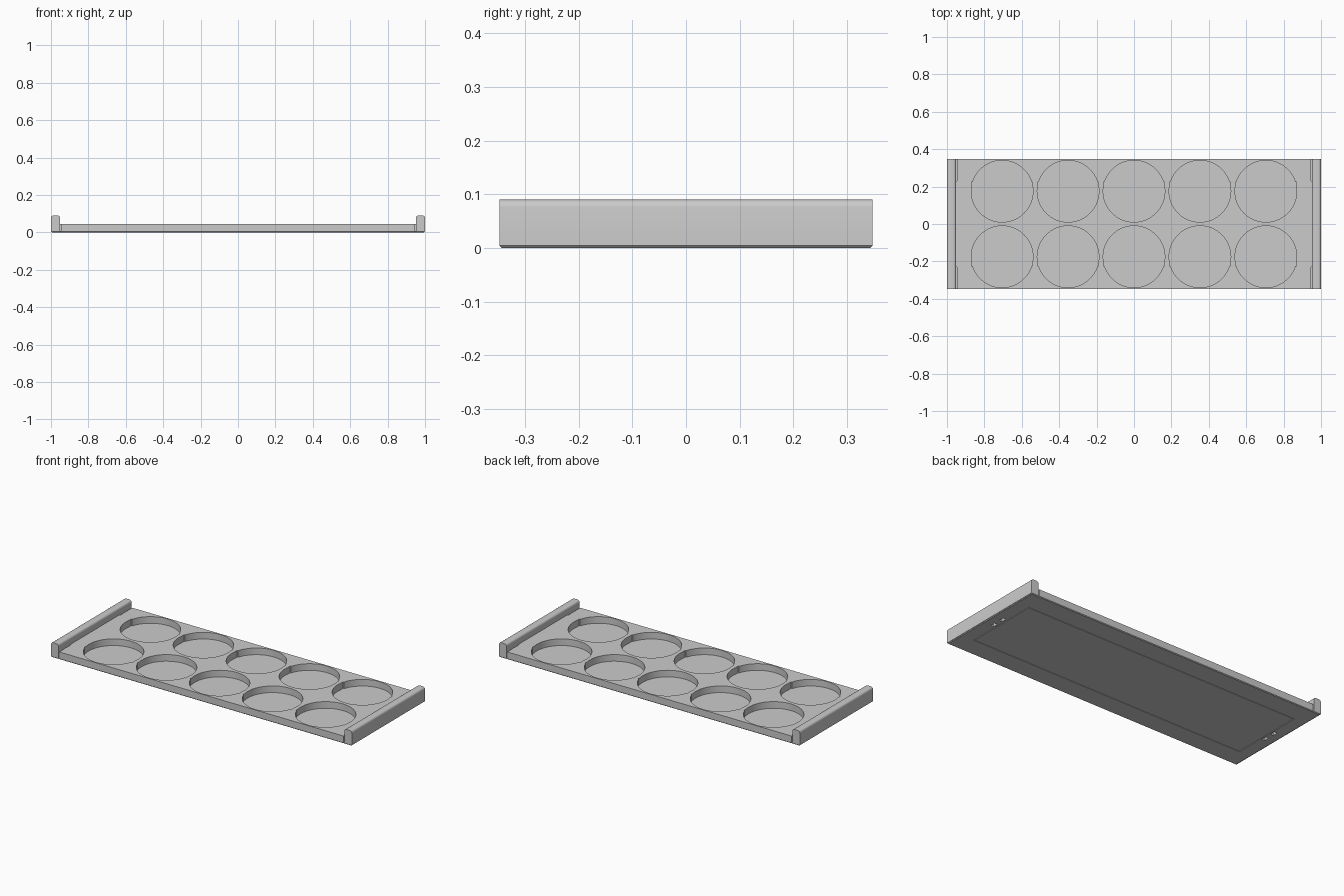
import bpy, bmesh
from mathutils import Matrix, Vector

old = bpy.data.objects.get("Cube")
if old:
    bpy.data.objects.remove(old, do_unlink=True)

grey = bpy.data.materials.new("light grey")
grey.use_nodes = True
colour = (0.6, 0.6, 0.6, 1)
grey.diffuse_color = colour
grey.node_tree.nodes["Principled BSDF"].inputs["Base Color"].default_value = colour

HALF_Y = 0.3475
TOP = 0.045
SLIT_Y = 0.225
SIGNS = (-1, 1)


def add_box(bm, low, high):
    low, high = Vector(low), Vector(high)
    size = high - low
    place = Matrix.Translation((low + high) / 2) @ Matrix.Diagonal((*size, 1))
    return bmesh.ops.create_cube(bm, size=1, matrix=place)["verts"]


def finish(bm, name):
    mesh = bpy.data.meshes.new(name)
    bm.to_mesh(mesh)
    bm.free()
    obj = bpy.data.objects.new(name, mesh)
    mesh.materials.append(grey)
    bpy.context.collection.objects.link(obj)
    return obj


def smooth(obj):
    bpy.ops.object.select_all(action="DESELECT")
    obj.select_set(True)
    bpy.context.view_layer.objects.active = obj
    bpy.ops.object.shade_smooth_by_angle()


def cut(target, bm, name):
    cutter = finish(bm, name)
    cutter.hide_render = True
    mod = target.modifiers.new(name, "BOOLEAN")
    mod.operation = "DIFFERENCE"
    mod.solver = "EXACT"
    mod.object = cutter
    bpy.context.view_layer.objects.active = target
    bpy.ops.object.modifier_apply(modifier=name)
    bpy.data.objects.remove(cutter, do_unlink=True)


# Tray slab with a fine chamfer round the underside
bm = bmesh.new()
add_box(bm, (-0.998, -HALF_Y, 0), (0.998, HALF_Y, TOP))
under = [e for e in bm.edges if all(v.co.z < 0.001 for v in e.verts)]
bmesh.ops.bevel(bm, geom=under, offset=0.004, segments=1, affect="EDGES")
tray = finish(bm, "tray")

# Ten round pockets
pockets = [(i * 0.3525, s * 0.175, s) for i in range(-2, 3) for s in SIGNS]
bm = bmesh.new()
for x, y, s in pockets:
    bmesh.ops.create_cone(bm, cap_ends=True, segments=64, radius1=0.165,
                          radius2=0.165, depth=0.1,
                          matrix=Matrix.Translation((x, y, 0.055)))
cut(tray, bm, "pocket_cutter")

# Straight relief on the sides of each pocket
bm = bmesh.new()
for x, y, s in pockets:
    ends = sorted((y, s * SLIT_Y))
    add_box(bm, (x - 0.163, ends[0], 0.005), (x + 0.163, ends[1], 0.1))
cut(tray, bm, "relief_cutter")

# Narrow slots between the slab and the outer parts of the rails
bm = bmesh.new()
for sx in SIGNS:
    for sy in SIGNS:
        xs = sorted((sx * 0.946, sx * 0.951))
        ys = sorted((sy * 0.23, sy * 0.36))
        add_box(bm, (xs[0], ys[0], 0.006), (xs[1], ys[1], 0.1))
cut(tray, bm, "rail_slot_cutter")

# Rectangular groove on the underside
bm = bmesh.new()
for s in SIGNS:
    y = s * SLIT_Y
    add_box(bm, (-0.92, y - 0.004, -0.01), (0.92, y + 0.004, 0.003))
cut(tray, bm, "long_groove_cutter")
bm = bmesh.new()
for s in SIGNS:
    x = s * 0.916
    add_box(bm, (x - 0.004, -SLIT_Y, -0.01), (x + 0.004, SLIT_Y, 0.003))
cut(tray, bm, "short_groove_cutter")

# Pairs of small finger holes at both ends of the underside
bm = bmesh.new()
for sx in SIGNS:
    for sy in SIGNS:
        x, y = sx * 0.937, sy * 0.035
        add_box(bm, (x - 0.01, y - 0.016, -0.01), (x + 0.01, y + 0.016, 0.02))
cut(tray, bm, "finger_hole_cutter")
smooth(tray)

# End rails with rounded tops
for side, name in ((1, "left_rail"), (-1, "right_rail")):
    bm = bmesh.new()
    xs = sorted((side * 0.951, side))
    add_box(bm, (xs[0], -HALF_Y, 0.004), (xs[1], HALF_Y, 0.09))
    crest = [e for e in bm.edges if all(v.co.z > 0.08 for v in e.verts)
             and abs(e.verts[0].co.y - e.verts[1].co.y) > 0.1]
    bmesh.ops.bevel(bm, geom=crest, offset=0.014, segments=4, profile=0.5,
                    affect="EDGES")
    smooth(finish(bm, name))
